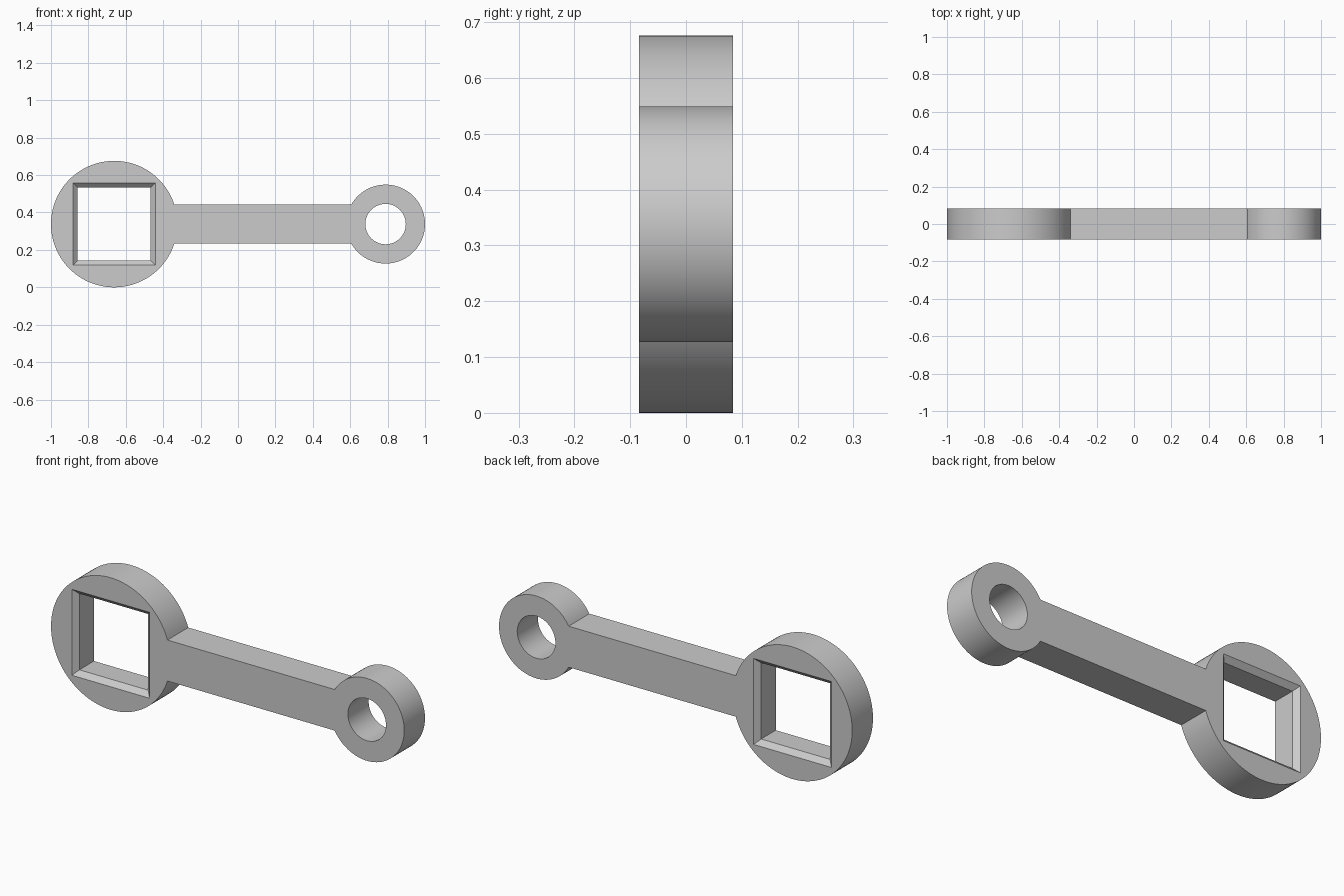
import bpy, bmesh, math

cube = bpy.data.objects.get("Cube")
if cube:
    bpy.data.objects.remove(cube)

# Main dimensions
MID_Z = 0.338
HALF_DEPTH = 0.084
HEAD_X, HEAD_R = -0.662, 0.338
EYE_X, EYE_R, BORE_R = 0.789, 0.211, 0.108
BAR_HALF = 0.105
SQUARE_OUTER, SQUARE_INNER = 0.22, 0.195
CHAMFER = 0.025

grey = bpy.data.materials.new("plain grey")
grey.use_nodes = True
colour = (0.6, 0.6, 0.6, 1)
grey.diffuse_color = colour
grey.node_tree.nodes["Principled BSDF"].inputs["Base Color"].default_value = colour


def arc(cx, radius, start, end, steps):
    """Points along an arc, both ends included."""
    angles = [start + (end - start) * i / steps for i in range(steps + 1)]
    return [(cx + radius * math.cos(a), MID_Z + radius * math.sin(a)) for a in angles]


def square(half):
    return [(HEAD_X + sx * half, MID_Z + sz * half)
            for sx, sz in ((1, 1), (-1, 1), (-1, -1), (1, -1))]


def add_ring(bm, points, y):
    verts = [bm.verts.new((x, y, z)) for x, z in points]
    edges = [bm.edges.new((v, verts[i - 1])) for i, v in enumerate(verts)]
    return verts, edges


def add_wall(bm, rings):
    """Join successive rings of equal length with quads."""
    for (a, _), (b, _) in zip(rings, rings[1:]):
        for i in range(len(a)):
            bm.faces.new((a[i - 1], a[i], b[i], b[i - 1]))


# Outline: head and eye arcs joined by the straight bar edges
head_angle = math.asin(BAR_HALF / HEAD_R)
eye_angle = math.asin(BAR_HALF / EYE_R)
outline = arc(HEAD_X, HEAD_R, head_angle, 2 * math.pi - head_angle, 96)
outline += arc(EYE_X, EYE_R, eye_angle - math.pi, math.pi - eye_angle, 72)
bore = arc(EYE_X, BORE_R, 0, 2 * math.pi, 64)[:-1]

bm = bmesh.new()
outer = [add_ring(bm, outline, y) for y in (-HALF_DEPTH, HALF_DEPTH)]
hole = [add_ring(bm, bore, y) for y in (-HALF_DEPTH, HALF_DEPTH)]

# Square socket, chamfered at both mouths
inset = HALF_DEPTH - CHAMFER
socket = [add_ring(bm, square(half), y) for half, y in (
    (SQUARE_OUTER, -HALF_DEPTH), (SQUARE_INNER, -inset),
    (SQUARE_INNER, inset), (SQUARE_OUTER, HALF_DEPTH))]

# Flat front and back, then the outer and inner walls
for end in (0, -1):
    rim = outer[end][1] + hole[end][1] + socket[end][1]
    bmesh.ops.triangle_fill(bm, edges=rim, use_beauty=True, normal=(0, 1, 0))
for rings in (outer, hole, socket):
    add_wall(bm, rings)
bmesh.ops.recalc_face_normals(bm, faces=bm.faces)

mesh = bpy.data.meshes.new("link_arm")
bm.to_mesh(mesh)
bm.free()
mesh.materials.append(grey)
link = bpy.data.objects.new("link_arm", mesh)
bpy.context.collection.objects.link(link)

# Smooth the round walls, keep the rims sharp
bpy.ops.object.select_all(action="DESELECT")
link.select_set(True)
bpy.context.view_layer.objects.active = link
bpy.ops.object.shade_smooth_by_angle(angle=math.radians(30))
